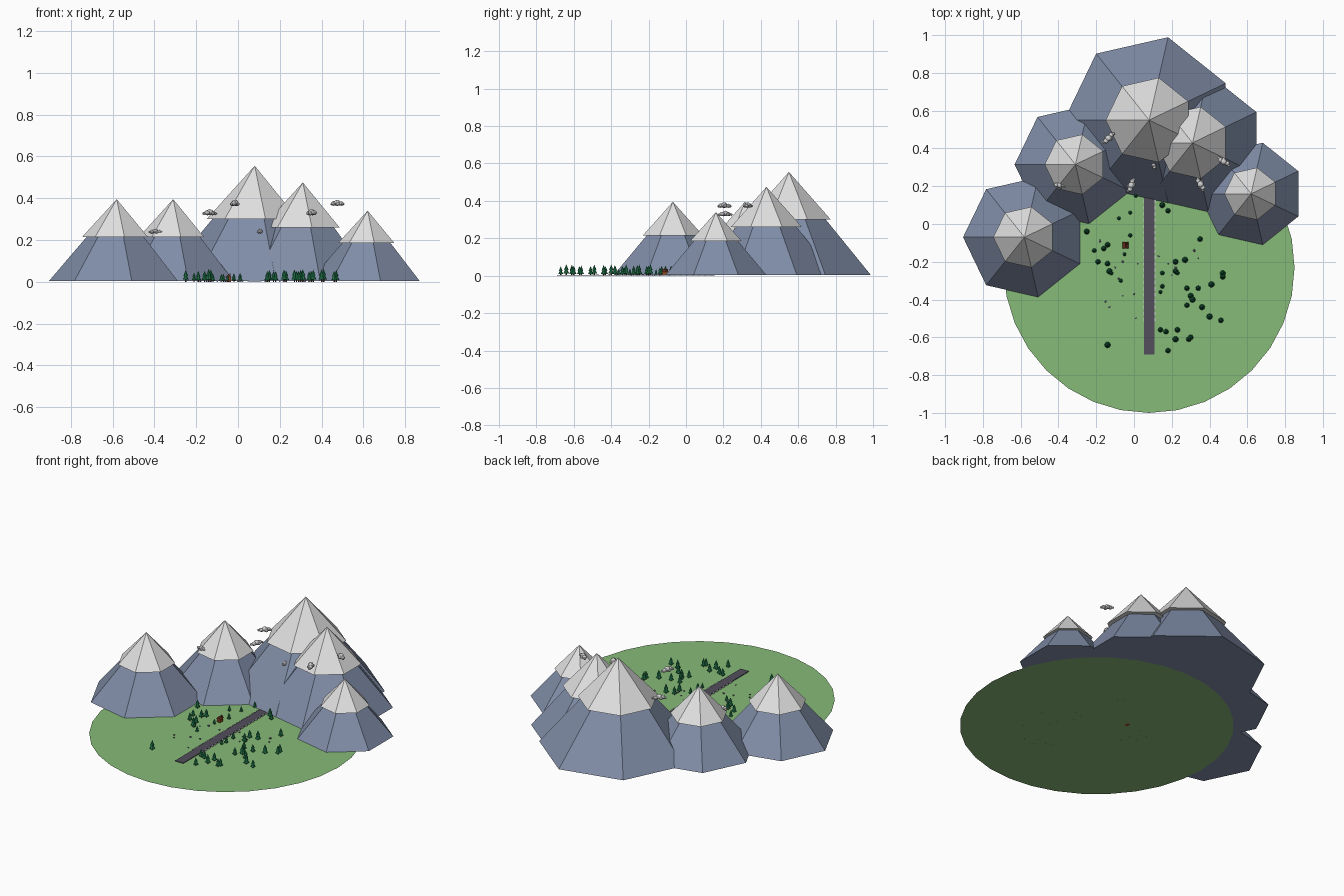
import bpy, bmesh, math, random
from mathutils import Matrix, Vector

random.seed(4)
cube = bpy.data.objects.get("Cube")
if cube:
    bpy.data.objects.remove(cube, do_unlink=True)


def material(name, *srgb):
    """Flat colour from 0-255 display values."""
    lin = [((c / 255 + 0.055) / 1.055) ** 2.4 for c in srgb] + [1]
    m = bpy.data.materials.new(name)
    m.use_nodes = True
    m.diffuse_color = lin
    bsdf = next(n for n in m.node_tree.nodes if n.type == "BSDF_PRINCIPLED")
    bsdf.inputs["Base Color"].default_value = lin
    return m


GRASS = material("meadow green", 135, 187, 121)
SLATE = material("slate blue rock", 128, 141, 167)
SNOW = material("snow white", 224, 224, 224)
ROAD = material("road grey", 82, 78, 92)
PINE = material("pine green", 32, 122, 76)
BARK = material("bark brown", 84, 54, 38)
WOOD = material("cabin wood", 150, 78, 36)
ROOF = material("roof brown", 100, 48, 28)
STONE = material("stone grey", 116, 114, 136)
CLOUD = material("cloud grey", 212, 212, 214)


def make_mesh(name, bm, *mats):
    mesh = bpy.data.meshes.new(name)
    bm.to_mesh(mesh)
    bm.free()
    for m in mats:
        mesh.materials.append(m)
    return mesh


def place(name, mesh, loc=(0, 0, 0), turn=0, size=1):
    ob = bpy.data.objects.new(name, mesh)
    bpy.context.collection.objects.link(ob)
    ob.location = loc
    ob.rotation_euler.z = turn
    ob.scale = (size, size, size)
    return ob


def add_cone(bm, sides, r1, r2, z0, z1, mat=0):
    """Cone or frustum with its first corner toward +y."""
    old = set(bm.faces)
    m = Matrix.Translation((0, 0, (z0 + z1) / 2)) @ Matrix.Rotation(math.pi / 2, 4, "Z")
    bmesh.ops.create_cone(bm, cap_ends=True, segments=sides, radius1=r1, radius2=r2,
                          depth=z1 - z0, matrix=m)
    for f in set(bm.faces) - old:
        f.material_index = mat


def add_box(bm, centre, dims, mat=0):
    old = set(bm.faces)
    m = Matrix.Translation(centre) @ Matrix.Diagonal((*dims, 1))
    bmesh.ops.create_cube(bm, size=1, matrix=m)
    for f in set(bm.faces) - old:
        f.material_index = mat


# Round meadow
bm = bmesh.new()
bmesh.ops.create_circle(bm, cap_ends=True, segments=32, radius=0.77)
place("meadow", make_mesh("meadow", bm, GRASS), (0.08, -0.23, 0))

# Seven-sided mountains with overhanging snow caps: x, y, radius, height, snow line, snow radius
MOUNTAINS = {
    "centre": (0.08, 0.55, 0.45, 0.555, 0.3, 0.23),
    "inner_left": (0.31, 0.43, 0.375, 0.475, 0.26, 0.195),
    "inner_right": (-0.31, 0.315, 0.322, 0.395, 0.215, 0.163),
    "outer_right": (-0.58, -0.07, 0.325, 0.395, 0.215, 0.165),
    "outer_left": (0.62, 0.16, 0.277, 0.34, 0.185, 0.142),
}
for side, (x, y, r, h, line, cap) in MOUNTAINS.items():
    bm = bmesh.new()
    add_cone(bm, 7, r, 0, 0.003, h - 0.012)
    place("mountain_" + side, make_mesh("mountain", bm, SLATE), (x, y, 0))
    bm = bmesh.new()
    add_cone(bm, 7, cap, 0, line, h)
    place("snow_cap_" + side, make_mesh("snow_cap", bm, SNOW), (x, y, 0))

# Straight road with dashed edges
bm = bmesh.new()
add_box(bm, (0.08, -0.27, 0.003), (0.056, 0.84, 0.004))
place("road", make_mesh("road", bm, ROAD))
bm = bmesh.new()
for i in range(20):
    for s in (-1, 1):
        add_box(bm, (0.08 + s * 0.031, 0.12 - i * 0.033, 0.003), (0.005, 0.018, 0.005))
place("road_edge_dashes", make_mesh("road_edge_dashes", bm, CLOUD))

# Pine shared by every tree, unit height
bm = bmesh.new()
add_cone(bm, 6, 0.06, 0.06, 0, 0.25, 1)
add_cone(bm, 8, 0.27, 0.05, 0.18, 0.62)
add_cone(bm, 8, 0.2, 0, 0.5, 1)
pine = make_mesh("pine", bm, PINE, BARK)

# Tree spots in hundredths
TALL = [(14, -56), (17, -57), (23, -56), (22, -61), (29, -61), (30, -60), (18, -67), (-14, -64),
        (40, -49), (46, -51), (30, -38), (31, -40), (28, -43), (36, -44), (28, -34), (34, -34),
        (41, -32), (47, -28), (47, -26), (27, -19), (22, -20), (22, -25), (35, -8), (18, 7),
        (15, 10), (-25, -4), (-14, -11), (-16, -13), (-19, -20), (-14, -21), (-13, -25)]
SHORT = [(-12, -26), (-5, -16), (-2, 6), (1, 15), (-8, 3), (-7, -30), (-2, -6), (-21, -14),
         (15, -33), (14, -36), (23, -26), (15, -26)]
for name, spots, low, high in (("tall_pine", TALL, 0.05, 0.062), ("short_pine", SHORT, 0.034, 0.045)):
    for i, (x, y) in enumerate(spots):
        place(f"{name}_{i + 1}", pine, (x / 100, y / 100, 0), random.uniform(0, 3),
              random.uniform(low, high))

# Loose stones on both sides of the road
bm = bmesh.new()
bmesh.ops.create_icosphere(bm, subdivisions=1, radius=1,
                           matrix=Matrix.Diagonal((1, 0.85, 0.7, 1)))
stone = make_mesh("stone", bm, STONE)
STONES = [(-8, -29), (-6, -38), (0, -37), (-15, -41), (-13, -44), (1, -50), (-6, -20), (2, -21),
          (32, -14), (34, -18), (18, -21), (22, -23), (-10, -23), (13, -17), (20, -27), (-18, -9)]
for i, (x, y) in enumerate(STONES):
    size = random.uniform(0.005, 0.009)
    place(f"stone_{i + 1}", stone, (x / 100, y / 100, size * 0.6), random.uniform(0, 3), size)

# Cabin with a gable roof
bm = bmesh.new()
add_box(bm, (0, 0, 0.011), (0.022, 0.028, 0.022))
add_box(bm, (0, -0.0145, 0.008), (0.007, 0.002, 0.014), 1)
eave, ridge = 0.015, 0.036
ends = [[bm.verts.new(p) for p in ((-eave, y, 0.021), (eave, y, 0.021), (0, y, ridge))]
        for y in (-0.017, 0.017)]
a, b = ends
roof = [bm.faces.new(a), bm.faces.new(b[::-1])]
for i in range(3):
    j = (i + 1) % 3
    roof.append(bm.faces.new((a[j], a[i], b[i], b[j])))
for f in roof:
    f.material_index = 1
add_box(bm, (0.007, 0.006, 0.032), (0.005, 0.005, 0.014), 1)
place("cabin", make_mesh("cabin", bm, WOOD, ROOF), (-0.045, -0.112, 0))

# Puffy clouds: one lumpy mesh, used six times
bm = bmesh.new()
for x, y, z, r in ((0, 0, 0.003, 0.017), (0.021, 0.004, -0.001, 0.013), (-0.02, -0.003, 0, 0.014),
                   (0.034, 0, -0.003, 0.008), (-0.034, 0.002, -0.003, 0.008),
                   (0.009, -0.009, -0.003, 0.011), (-0.008, 0.009, -0.003, 0.011)):
    m = Matrix.Translation((x, y, z)) @ Matrix.Diagonal((1, 1, 0.85, 1))
    bmesh.ops.create_icosphere(bm, subdivisions=2, radius=r, matrix=m)
cloud = make_mesh("cloud", bm, CLOUD)
CLOUDS = [(-0.395, 0.205, 0.24, -10, 0.8), (-0.135, 0.455, 0.33, 40, 1),
          (-0.015, 0.205, 0.375, 65, 1), (0.105, 0.315, 0.24, 95, 0.7),
          (0.352, 0.21, 0.33, 115, 1), (0.475, 0.33, 0.375, -35, 0.95)]
for i, (x, y, z, deg, size) in enumerate(CLOUDS):
    place(f"cloud_{i + 1}", cloud, (x, y, z), math.radians(deg), size)
